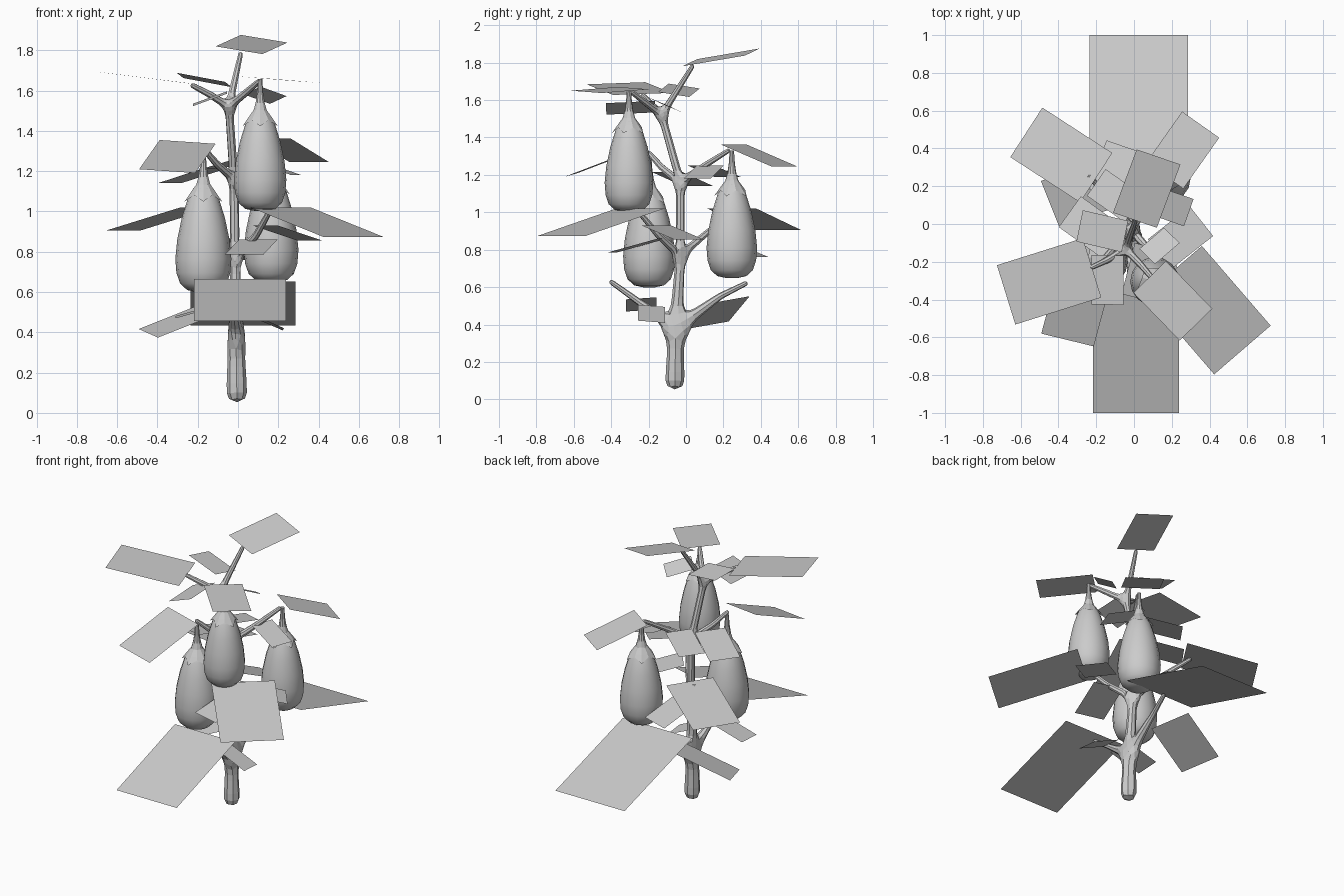
import bpy
from math import cos, sin, pi, radians
from mathutils import Vector

if "Cube" in bpy.data.objects:
    bpy.data.objects.remove(bpy.data.objects["Cube"])


def make_object(name, verts, faces, edges=()):
    me = bpy.data.meshes.new(name)
    me.from_pydata([tuple(v) for v in verts], list(edges), faces)
    me.update()
    ob = bpy.data.objects.new(name, me)
    bpy.context.collection.objects.link(ob)
    return ob


def lathe(name, rings, sides, origin, scale, smooth=False):
    """rings: (radius, z) or (r_even, z_even, r_odd, z_odd) for a zigzag rim."""
    verts, faces = [], []
    for ring in rings:
        for i in range(sides):
            r, z = ring[-2:] if i % 2 else ring[:2]
            a = 2 * pi * i / sides - pi / 2
            verts.append(Vector(origin) + Vector((r * cos(a), r * sin(a), z)) * scale)
    for k in range(len(rings) - 1):
        for i in range(sides):
            j = (i + 1) % sides
            faces.append((k * sides + i, (k + 1) * sides + i,
                          (k + 1) * sides + j, k * sides + j))
    if len(rings[0]) == 2:
        faces.append(tuple(range(sides)))
    if smooth:  # closed body
        faces.append(tuple(reversed(range((len(rings) - 1) * sides, len(rings) * sides))))
    ob = make_object(name, verts, faces)
    if smooth:
        ob.data.shade_smooth()
    return ob


# stem and forking branches: skinned skeleton (x, y, z, radius)
trunk = [(-.005, -.06, .045, .058), (-.01, -.055, .38, .04), (-.015, -.03, .77, .026),
         (-.02, -.03, 1.16, .024), (-.045, -.13, 1.52, .022), (.015, .04, 1.79, .013)]
branches = [  # fork index, middle, tip
    (1, (-.02, -.25, .52), (-.02, -.41, .635)),
    (1, (.0, .18, .55), (.03, .33, .625)),
    (2, (.09, -.15, .88), (.165, -.262, 1.015)),
    (2, (-.10, .10, .88), (-.245, .262, 1.01)),
    (3, (-.11, -.13, 1.24), (-.18, -.205, 1.325)),
    (3, (.08, .10, 1.25), (.163, .235, 1.335)),
    (4, (.04, -.22, 1.59), (.108, -.30, 1.65)),
    (4, (-.14, -.19, 1.58), (-.235, -.235, 1.63)),
]
pts = list(trunk)
edges = [(i, i + 1) for i in range(len(trunk) - 1)]
for fork, mid, tip in branches:
    n = len(pts)
    pts += [mid + (.019,), tip + (.014,)]
    edges += [(fork, n), (n, n + 1)]
stem = make_object("stem_and_branches", [p[:3] for p in pts], [], edges)
stem.modifiers.new("Skin", 'SKIN')
for sv, p in zip(stem.data.skin_vertices[0].data, pts):
    sv.radius = (p[3], p[3])
    sv.use_root = False
stem.data.skin_vertices[0].data[0].use_root = True
sub = stem.modifiers.new("Round", 'SUBSURF')
sub.levels = sub.render_levels = 1

# leaves: flat rectangles (base middle, tip middle, roll in degrees)
ASPECT = 1.46
leaves = [
    # lowest pair of branches
    ((.01, -.37, .665), (.01, -1.0, .455), 0),
    ((.025, .27, .652), (.025, 1.0, .433), 0),
    ((-.105, .22, .53), (-.445, .108, .395), 10),
    ((.03, -.185, .50), (.225, -.185, .415), 5),
    ((-.08, -.24, .54), (-.31, -.24, .475), 4),
    # second pair
    ((.21, -.245, 1.02), (.574, -.667, .873), 0),
    ((-.20, .245, 1.02), (-.57, .485, .905), 0),
    ((.135, -.16, .93), (.357, .015, .855), 0),
    ((.10, -.125, .86), (.03, -.395, .785), 0),
    ((-.14, .15, .87), (-.05, .41, .76), 0),
    # third pair
    ((.163, .256, 1.362), (.353, .526, 1.245), 0),
    ((-.25, -.235, 1.345), (-.352, -.614, 1.20), 4),
    ((-.11, -.10, 1.215), (-.34, .065, 1.14), 0),
    ((.09, .13, 1.25), (.29, .06, 1.18), 0),
    ((0, .08, 1.25), (-.20, .22, 1.19), 0),
    # crown
    ((-.222, -.232, 1.633), (-.677, -.375, 1.69), 2),
    ((.083, -.28, 1.664), (.328, -.533, 1.644), 3),
    ((-.048, -.066, 1.63), (-.288, -.01, 1.675), -9),
    ((.07, -.172, 1.60), (.20, -.06, 1.553), 19),
    ((-.14, -.165, 1.565), (-.14, -.427, 1.553), -20),
    ((.005, .02, 1.80), (.13, .355, 1.857), -9),
]
for i, (base, tip, roll) in enumerate(leaves):
    b, t = Vector(base), Vector(tip)
    d = t - b
    side = d.cross(Vector((0, 0, 1))).normalized()
    up = side.cross(d).normalized()
    half = (side * cos(radians(roll)) + up * sin(radians(roll))) * (d.length / ASPECT / 2)
    make_object(f"leaf_{i + 1}", [b - half, b + half, t + half, t - half], [(0, 1, 2, 3)])

# hanging fruits, each with a body and a spiky cap tapering into a stalk
body = [(.045, -.172), (.072, -.22), (.10, -.31), (.121, -.41), (.130, -.5),
        (.125, -.565), (.108, -.615), (.075, -.645), (.03, -.655)]
cap = [(.011, 0), (.016, -.07), (.024, -.12), (.034, -.155),
       (.060, -.19, .060, -.19), (.092, -.235, .070, -.205)]
fruits = [((.11, -.305, 1.658), 1.0), ((.165, .245, 1.33), 1.04), ((-.172, -.197, 1.30), 1.07)]
for i, (top, s) in enumerate(fruits):
    lathe(f"fruit_body_{i + 1}", body, 16, top, s, smooth=True)
    lathe(f"fruit_cap_{i + 1}", cap, 10, top, s)
